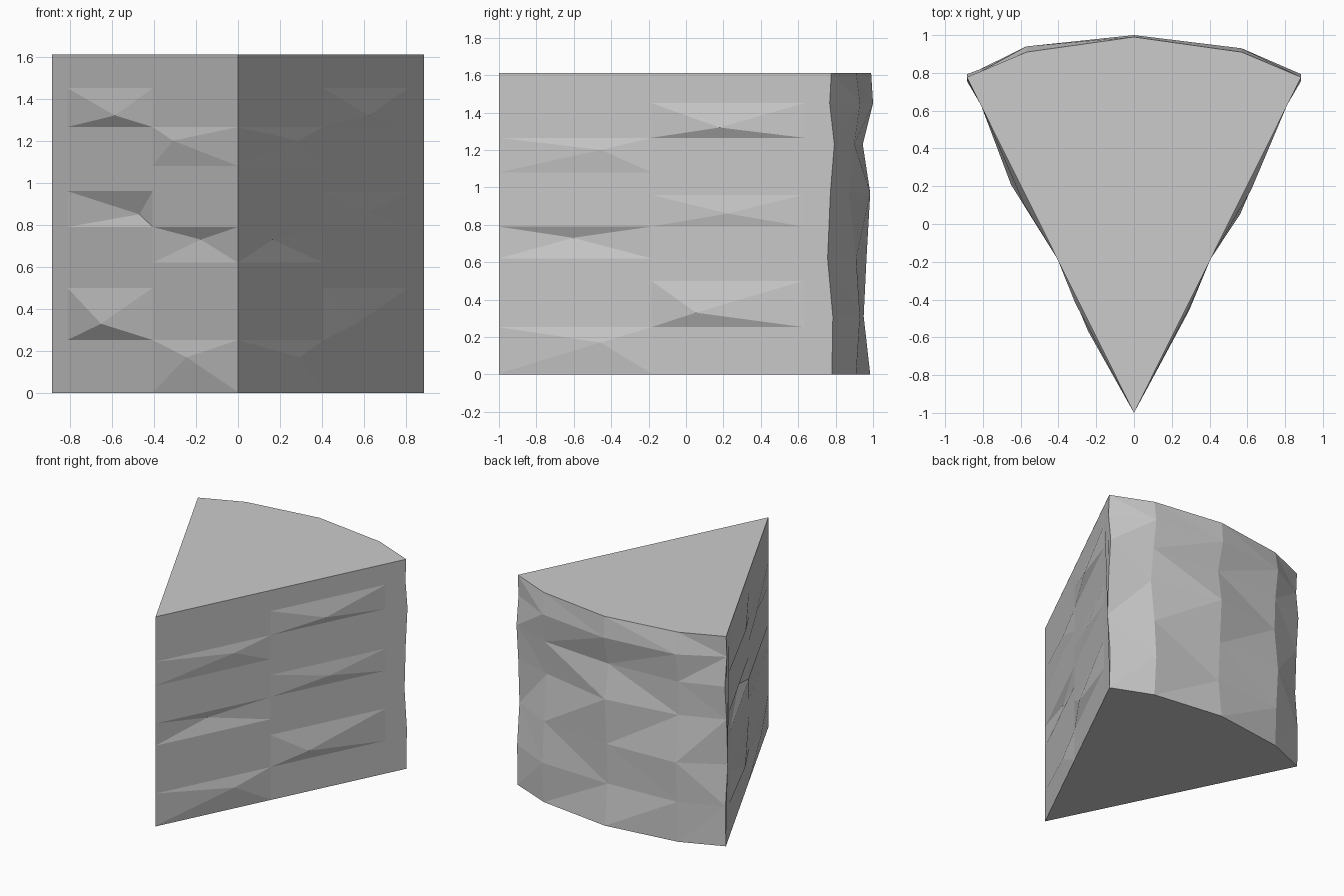
import bpy, bmesh
from mathutils import Vector

if "Cube" in bpy.data.objects:
    bpy.data.objects.remove(bpy.data.objects["Cube"])

bm = bmesh.new()
H = 1.61
T_END = 0.916          # where the wavy bands stop along each cut side


def face(*pts):
    bm.faces.new([bm.verts.new(p) for p in pts])


def side_point(s, t, z, d=0.0):
    """Point on a cut side: s = side sign, t = tip to rim, d = outward bulge."""
    return Vector((s * (0.885 * t + 0.895 * d), -1 + 1.78 * t - 0.445 * d, z))


# rounded back rim: columns of depth (y) at each height
rows = [0, 0.31, 0.62, 0.97, 1.23, 1.45, H]
edge_y = [0.78, 0.785, 0.757, 0.772, 0.793, 0.768, 0.777]
mid_l = [0.91, 0.92, 0.94, 0.90, 0.91, 0.94, 0.91]
mid_r = [0.91, 0.93, 0.91, 0.87, 0.90, 0.93, 0.91]
mid_c = [0.985, 0.95, 0.965, 0.985, 0.945, 1.0, 0.99]
cols = []
for x, ys in zip((-0.885, -0.57, 0, 0.57, 0.885),
                 (edge_y, mid_l, mid_c, mid_r, edge_y)):
    cols.append([Vector((x, y, z)) for y, z in zip(ys, rows)])
for a, b in zip(cols, cols[1:]):
    for i in range(len(rows) - 1):
        if i % 2:
            face(a[i], b[i], b[i + 1])
            face(a[i], b[i + 1], a[i + 1])
        else:
            face(a[i], b[i], a[i + 1])
            face(b[i], b[i + 1], a[i + 1])

# top and bottom caps
for i, z in ((0, 0), (-1, H)):
    face(Vector((0, -1, z)), *[c[i] for c in reversed(cols)])


def band(s, z0, z1, near, far):
    """Uneven layer: two poked quads (t, z, bulge) and two split flat quads."""
    tm, zm = T_END / 2, (z0 + z1) / 2
    g = [[side_point(s, t, z) for t in (0, tm, T_END)] for z in (z0, zm, z1)]
    face(g[2][0], g[2][1], g[1][1])
    face(g[2][0], g[1][1], g[1][0])
    face(g[1][1], g[1][2], g[0][2])
    face(g[1][1], g[0][2], g[0][1])
    for (i, j), poke in (((0, 0), near), ((1, 1), far)):
        p = side_point(s, *poke)
        ring = [g[i][j], g[i][j + 1], g[i + 1][j + 1], g[i + 1][j]]
        for k in range(4):
            face(ring[k], ring[(k + 1) % 4], p)


# cut sides: wavy bands, flat strips between, flat strip next to the rim
layers = {
    1: [((0.31, 0.17, 0.02), (0.60, 0.33, 0.035)),
        ((0.215, 0.73, -0.03), (0.69, 0.86, 0.015)),
        ((0.31, 1.20, 0.015), (0.67, 1.32, 0.03))],
    -1: [((0.25, 0.17, 0.025), (0.69, 0.33, 0.045)),
         ((0.23, 0.73, -0.03), (0.57, 0.85, -0.04)),
         ((0.33, 1.20, 0.02), (0.63, 1.32, 0.03))],
}
spans = [(0.005, 0.50), (0.62, 0.96), (1.08, 1.45)]
flats = [(0, 0.005), (0.50, 0.62), (0.96, 1.08), (1.45, H)]
for s, pokes in layers.items():
    for (z0, z1), (near, far) in zip(spans, pokes):
        band(s, z0, z1, near, far)
    for z0, z1 in flats:
        face(side_point(s, 0, z0), side_point(s, T_END, z0),
             side_point(s, T_END, z1), side_point(s, 0, z1))
    rim = cols[-1] if s > 0 else cols[0]
    face(side_point(s, T_END, 0), *rim, side_point(s, T_END, H))

bmesh.ops.remove_doubles(bm, verts=bm.verts, dist=0.0005)
bmesh.ops.recalc_face_normals(bm, faces=bm.faces)
mesh = bpy.data.meshes.new("layered_slice")
bm.to_mesh(mesh)
bm.free()
bpy.context.collection.objects.link(bpy.data.objects.new("layered_slice", mesh))
